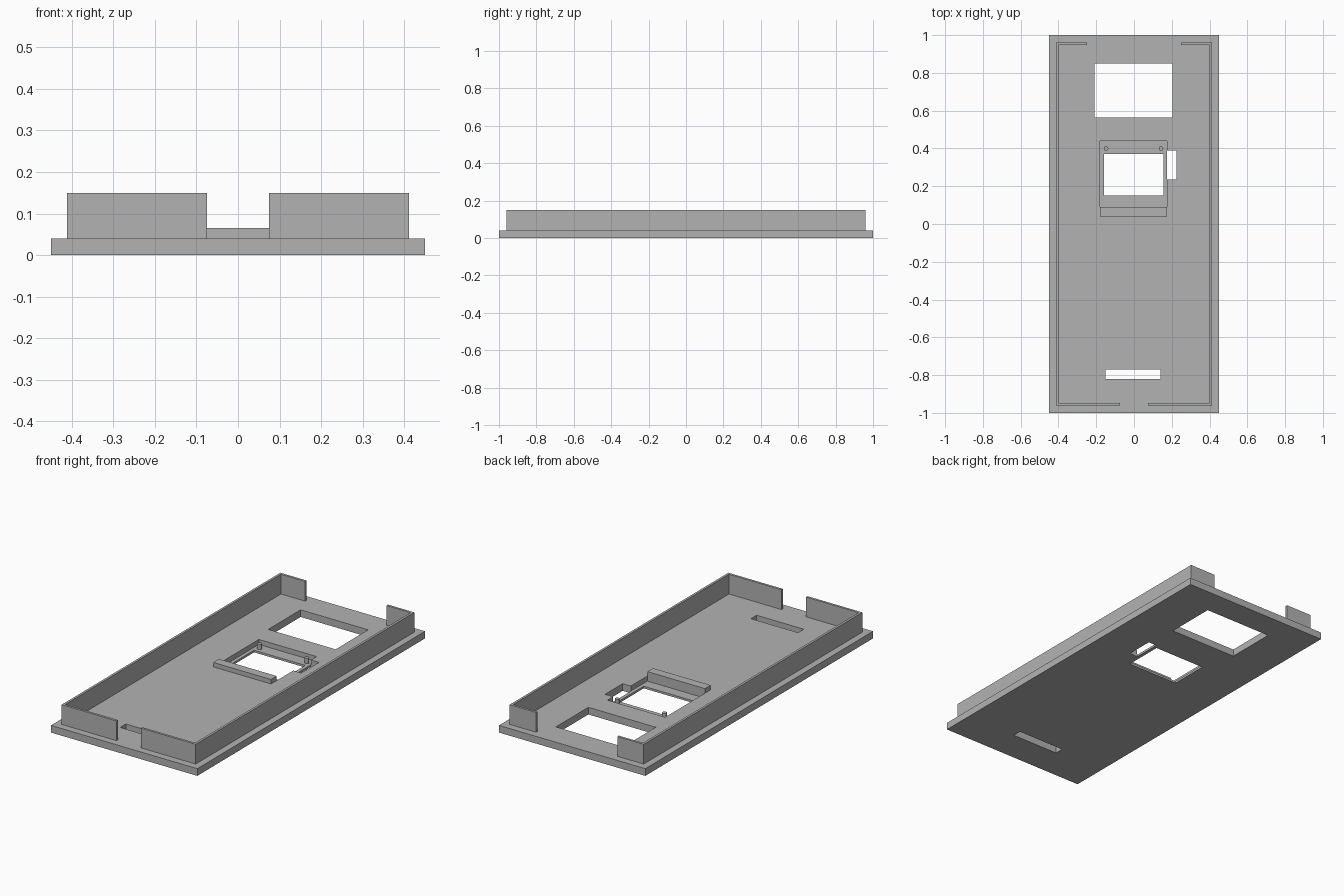
import bpy
import bmesh

cube = bpy.data.objects.get("Cube")
if cube:
    bpy.data.objects.remove(cube, do_unlink=True)

grey = bpy.data.materials.new("plain_grey")
grey.use_nodes = True
grey.diffuse_color = (0.45, 0.45, 0.45, 1)
grey.node_tree.nodes["Principled BSDF"].inputs["Base Color"].default_value = grey.diffuse_color

BASE_TOP, WALL_TOP = 0.04, 0.15


def prism(name, outline, z0, z1):
    """Extrude a flat outline from z0 up to z1."""
    bm = bmesh.new()
    face = bm.faces.new([bm.verts.new((x, y, z0)) for x, y in outline])
    side = bmesh.ops.extrude_face_region(bm, geom=[face])["geom"]
    top = [v for v in side if isinstance(v, bmesh.types.BMVert)]
    bmesh.ops.translate(bm, verts=top, vec=(0, 0, z1 - z0))
    bmesh.ops.recalc_face_normals(bm, faces=bm.faces)
    mesh = bpy.data.meshes.new(name)
    bm.to_mesh(mesh)
    bm.free()
    mesh.materials.append(grey)
    obj = bpy.data.objects.new(name, mesh)
    bpy.context.collection.objects.link(obj)
    return obj


def box(name, x0, x1, y0, y1, z0, z1):
    return prism(name, [(x0, y0), (x1, y0), (x1, y1), (x0, y1)], z0, z1)


def cut(target, *bounds):
    """Subtract a box from the target."""
    cutter = box("cutter", *bounds)
    cutter.hide_render = True
    mod = target.modifiers.new("cut", "BOOLEAN")
    mod.operation, mod.solver, mod.object = "DIFFERENCE", "EXACT", cutter
    bpy.context.view_layer.objects.active = target
    bpy.ops.object.modifier_apply(modifier=mod.name)
    bpy.data.objects.remove(cutter, do_unlink=True)


# Base plate with its through openings and the stepped sensor pocket
plate = box("base_plate", -0.45, 0.45, -1, 1, 0, BASE_TOP)
cut(plate, -0.21, 0.205, 0.565, 0.85, -0.1, 0.1)     # display window
cut(plate, -0.15, 0.14, -0.82, -0.77, -0.1, 0.1)     # front slot
cut(plate, -0.18, 0.175, 0.09, 0.44, 0.012, 0.1)     # pocket
cut(plate, -0.16, 0.155, 0.15, 0.37, -0.1, 0.1)      # pocket window
cut(plate, 0.174, 0.225, 0.235, 0.39, -0.1, 0.1)     # side slot

# Rim walls: one C-shaped wall per side, gaps at front and back
X, Y, T = 0.412, 0.96, 0.013
for side, name in ((1, "left_wall"), (-1, "right_wall")):
    outline = [(0.075, -Y), (X, -Y), (X, Y), (0.25, Y),
               (0.25, Y - T), (X - T, Y - T), (X - T, T - Y), (0.075, T - Y)]
    prism(name, [(side * x, y) for x, y in outline], BASE_TOP, WALL_TOP)

# Raised bar along the front of the pocket
box("pocket_bar", -0.18, 0.175, 0.04, 0.09, BASE_TOP, 0.065)

# Locating pegs standing in the pocket
for x, name in ((0.143, "left_peg"), (-0.148, "right_peg")):
    bpy.ops.mesh.primitive_cylinder_add(vertices=24, radius=0.012, depth=0.03,
                                        location=(x, 0.4, 0.027))
    peg = bpy.context.object
    peg.name = name
    peg.data.materials.append(grey)
    bpy.ops.object.shade_smooth_by_angle()
